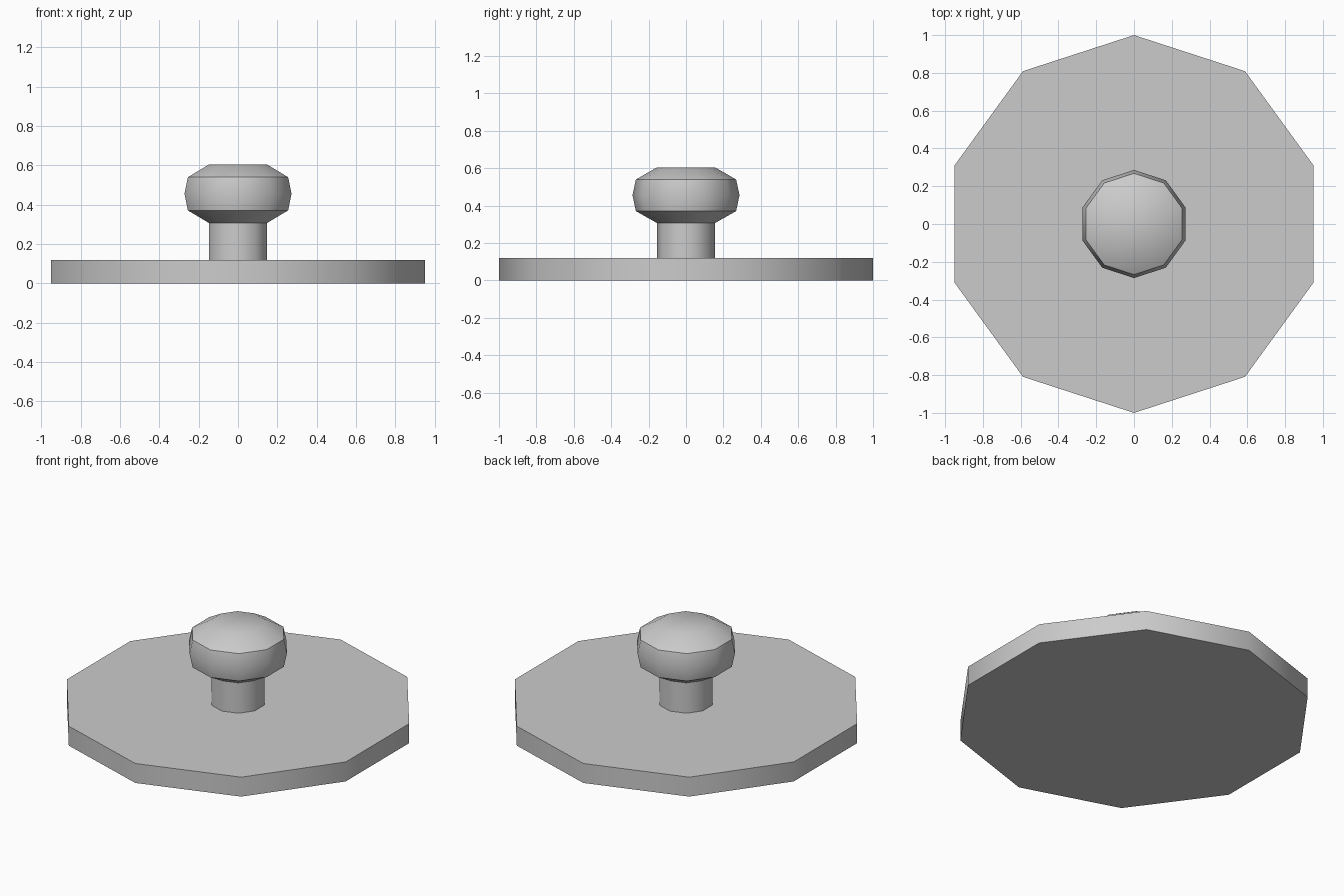
import bpy, bmesh, math

if "Cube" in bpy.data.objects:
    bpy.data.objects.remove(bpy.data.objects["Cube"])

SIDES = 10


def lathe(name, profile):
    """Closed ten-sided solid from (radius, z) points, bottom to top."""
    bm = bmesh.new()
    rings = []
    for r, z in profile:
        ring = []
        for i in range(SIDES):
            a = math.pi / 2 + math.tau * i / SIDES
            ring.append(bm.verts.new((r * math.cos(a), r * math.sin(a), z)))
        rings.append(ring)
    for low, high in zip(rings, rings[1:]):
        for i in range(SIDES):
            j = (i + 1) % SIDES
            bm.faces.new((low[i], low[j], high[j], high[i]))
    bm.faces.new(rings[0][::-1])
    bm.faces.new(rings[-1])
    mesh = bpy.data.meshes.new(name)
    bm.to_mesh(mesh)
    bm.free()
    obj = bpy.data.objects.new(name, mesh)
    bpy.context.collection.objects.link(obj)
    bpy.ops.object.select_all(action='DESELECT')
    obj.select_set(True)
    bpy.context.view_layer.objects.active = obj
    bpy.ops.object.shade_smooth_by_angle(angle=math.radians(40))
    return obj


# Flat disc
lathe("lid_plate", [(1.0, 0.0), (1.0, 0.12)])

# Stem and rounded grip in one turned piece, set slightly into the disc
lathe("lid_knob", [(0.155, 0.10), (0.155, 0.307), (0.268, 0.371),
                   (0.286, 0.456), (0.268, 0.540), (0.155, 0.605)])
